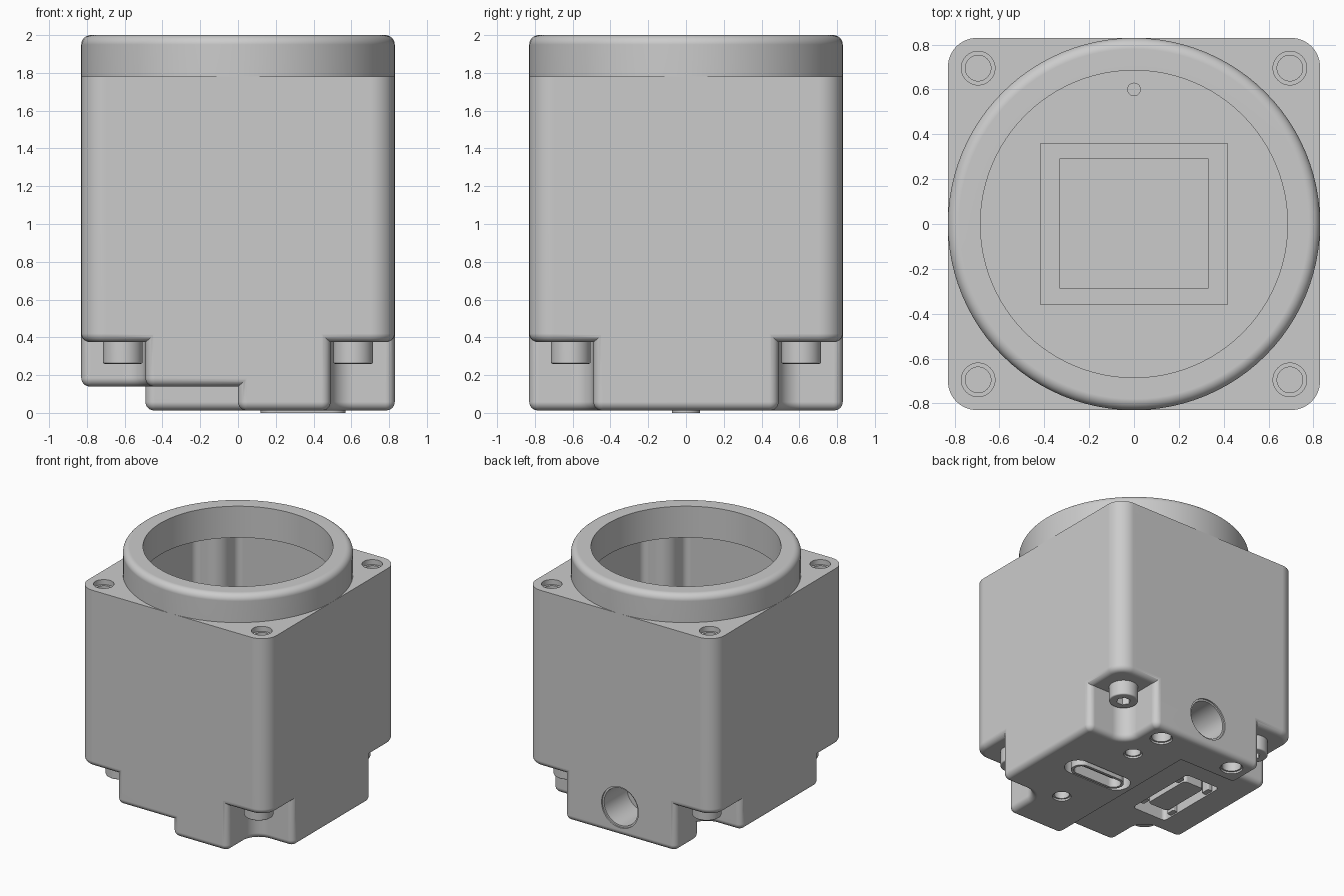
import bpy, bmesh
from math import sin, cos, pi, radians
from mathutils import Matrix

if "Cube" in bpy.data.objects:
    bpy.data.objects.remove(bpy.data.objects["Cube"])

def loft(name, loops):
    """Closed solid from stacked loops of equal length."""
    bm = bmesh.new()
    rows = [[bm.verts.new(p) for p in lp] for lp in loops]
    n = len(rows[0])
    for a, b in zip(rows, rows[1:]):
        for i in range(n):
            j = (i + 1) % n
            bm.faces.new((a[i], a[j], b[j], b[i]))
    bm.faces.new(rows[0])
    bm.faces.new(rows[-1])
    bmesh.ops.remove_doubles(bm, verts=bm.verts[:], dist=1e-5)
    bmesh.ops.recalc_face_normals(bm, faces=bm.faces[:])
    me = bpy.data.meshes.new(name)
    bm.to_mesh(me)
    bm.free()
    ob = bpy.data.objects.new(name, me)
    bpy.context.collection.objects.link(ob)
    return ob

def fillet_steps(z0, z1, f, n=6):
    """(inset, z) pairs for a rounded bottom edge."""
    if f <= 0:
        return [(0, z0), (0, z1)]
    arc = [(f * (1 - sin(k / n * pi / 2)), z0 + f * (1 - cos(k / n * pi / 2))) for k in range(n + 1)]
    return arc + [(0, z1)]

def block(name, x0, x1, y0, y1, z0, z1, r=0.05, f=0.0, n=8):
    loops = []
    for d, z in fillet_steps(z0, z1, f):
        lp = []
        for cx, cy, s in ((x1 - r, y1 - r, 0), (x0 + r, y1 - r, 1), (x0 + r, y0 + r, 2), (x1 - r, y0 + r, 3)):
            for k in range(n + 1):
                a = (s + k / n) * pi / 2
                lp.append((cx + (r - d) * cos(a), cy + (r - d) * sin(a), z))
        loops.append(lp)
    return loft(name, loops)

def cyl(name, x, y, r, z0, z1, f=0.0):
    return block(name, x - r, x + r, y - r, y + r, z0, z1, r, f, 12)

def wedge(sx, sy, edge, r, z0, z1, f=0.0):
    """Concave fillet filling a re-entrant corner."""
    c, inner = edge + r, edge - 0.12
    loops = []
    for d, z in fillet_steps(z0, z1, f):
        pts = [(c - (r + d) * cos(k / 10 * pi / 2), c - (r + d) * sin(k / 10 * pi / 2)) for k in range(11)]
        pts += [(c, inner), (inner, inner), (inner, c)]
        loops.append([(sx * x, sy * y, z) for x, y in pts])
    return loft("corner_fillet", loops)

def boolean(target, tools, op='DIFFERENCE'):
    for t in tools:
        t.hide_render = True
        m = target.modifiers.new("b", 'BOOLEAN')
        m.operation, m.object, m.solver = op, t, 'EXACT'
        bpy.context.view_layer.objects.active = target
        bpy.ops.object.modifier_apply(modifier=m.name)
        bpy.data.objects.remove(t, do_unlink=True)

CORNERS = [(sx, sy) for sx in (-1, 1) for sy in (-1, 1)]
W, A, F, LOW, STEP = 0.83, 0.49, 0.045, 0.013, 0.14

# Housing: main block plus the lower cross-shaped foot
housing = block("housing", -W, W, -W, W, 0.375, 1.78, 0.13, F)
foot = [
    block("foot_front", 0, A, -W, W, LOW, 0.5, 0.05, F),
    block("foot_back", -A, A, 0.53, W, LOW, 0.51, 0.05, F),
    block("foot_right", 0.2, W, -A, A, LOW, 0.52, 0.05, F),
    block("foot_left", -W, 0.2, -A, A, STEP, 0.53, 0.05, F),
    block("foot_front_left", -A, 0.2, -W, 0.7, STEP, 0.54, 0.05, F),
]
foot += [wedge(sx, sy, A, 0.12, LOW if sx > 0 else STEP, 0.47, F) for sx, sy in CORNERS]
boolean(housing, foot, 'UNION')

# Hollow interior with corner bosses, and the round lens opening
IR = 0.685
cuts = [block("cavity", -0.75, 0.75, -0.53, 0.53, 0.93, 1.75),
        block("cavity", -0.53, 0.53, -0.75, 0.75, 0.93, 1.75)]
cuts += [wedge(sx, sy, 0.53, 0.12, 0.93, 1.75) for sx, sy in CORNERS]
cuts.append(block("opening", -IR, IR, -IR, IR, 1.6, 1.9, IR, 0, 24))

# Top corner screw holes with counterbores
for sx, sy in CORNERS:
    cuts.append(cyl("hole", sx * 0.695, sy * 0.695, 0.057, 1.45, 1.9))
    cuts.append(cyl("counterbore", sx * 0.695, sy * 0.695, 0.075, 1.74, 1.9))

# Round port on the back
for r, depth in ((0.148, 0.3), (0.162, 0.012)):
    c = cyl("port", 0, 0, r, -depth, 0.2)
    c.data.transform(Matrix.Translation((0, W, 0.24)) @ Matrix.Rotation(-pi / 2, 4, 'X'))
    cuts.append(c)

# Underside holes, slot port and rectangular connector pocket
UX = 0.345
for x, y, r in ((UX, 0.4, 0.055), (UX, -0.4, 0.055), (0.33, 0.7, 0.07), (-0.33, 0.7, 0.07)):
    cuts.append(cyl("hole", x, y, r, -0.1, 0.2))
    cuts.append(cyl("rim", x, y, r + 0.012, -0.1, LOW + 0.015))
cuts.append(block("slot", UX - 0.28, UX + 0.28, -0.1, 0.1, -0.1, 0.22, 0.1))
cuts.append(block("pocket", -0.59, -0.29, -0.36, 0.25, 0.0, 0.26, 0.03))
boolean(housing, cuts)

# Slot port shell and tongue
shell = block("slot_port_shell", UX - 0.225, UX + 0.225, -0.075, 0.075, 0.0, 0.23, 0.075)
boolean(shell, [block("c", UX - 0.205, UX + 0.205, -0.055, 0.055, -0.1, 0.19, 0.055)])
tongue = block("slot_port_tongue", UX - 0.16, UX + 0.16, -0.018, 0.018, 0.05, 0.21, 0.01)

# Connector core and its side tabs
core = block("connector_core", -0.53, -0.35, -0.26, 0.15, 0.155, 0.28, 0.03)
tabs = [block("connector_tab", x - 0.02, x + 0.02, y - 0.035, y + 0.035, 0.15, 0.28, 0.008)
        for x in (-0.57, -0.31) for y in (-0.25, 0.14)]

# Lens ring with a rounded outer rim
prof = [(IR, 1.78), (W, 1.78)]
prof += [(W - 0.05 + 0.05 * cos(k / 8 * pi / 2), 1.95 + 0.05 * sin(k / 8 * pi / 2)) for k in range(9)]
prof.append((IR, 2.0))
bm = bmesh.new()
N = 96
rows = [[bm.verts.new((r * cos(2 * pi * i / N), r * sin(2 * pi * i / N), z)) for r, z in prof] for i in range(N)]
for i in range(N):
    a, b = rows[i], rows[(i + 1) % N]
    for j in range(len(prof)):
        k = (j + 1) % len(prof)
        bm.faces.new((a[j], b[j], b[k], a[k]))
bmesh.ops.recalc_face_normals(bm, faces=bm.faces[:])
me = bpy.data.meshes.new("lens_ring")
bm.to_mesh(me)
bm.free()
ring = bpy.data.objects.new("lens_ring", me)
bpy.context.collection.objects.link(ring)

# Image sensor and small pin on the cavity floor
block("sensor_package", -0.42, 0.42, -0.36, 0.36, 0.92, 0.99, 0.005)
block("sensor_window", -0.335, 0.335, -0.29, 0.295, 0.98, 1.0, 0.01)
cyl("floor_pin", 0, 0.6, 0.03, 0.92, 0.945)

# Socket-head screws in the four notches
for sx, sy in CORNERS:
    x, y = sx * 0.61, sy * 0.61
    screw = cyl("screw", x, y, 0.105, 0.26, 0.4, 0.01)
    hexa = [(x + 0.052 * cos(k * pi / 3), y + 0.052 * sin(k * pi / 3)) for k in range(6)]
    boolean(screw, [loft("socket", [[(a, b, z) for a, b in hexa] for z in (0.2, 0.33)])])

# Smooth shading with crisp edges
for ob in bpy.context.scene.objects:
    ob.select_set(True)
    bpy.context.view_layer.objects.active = ob
bpy.ops.object.shade_smooth_by_angle(angle=radians(30))
for ob in bpy.context.scene.objects:
    m = ob.modifiers.new("normals", 'WEIGHTED_NORMAL')
    m.keep_sharp = True
